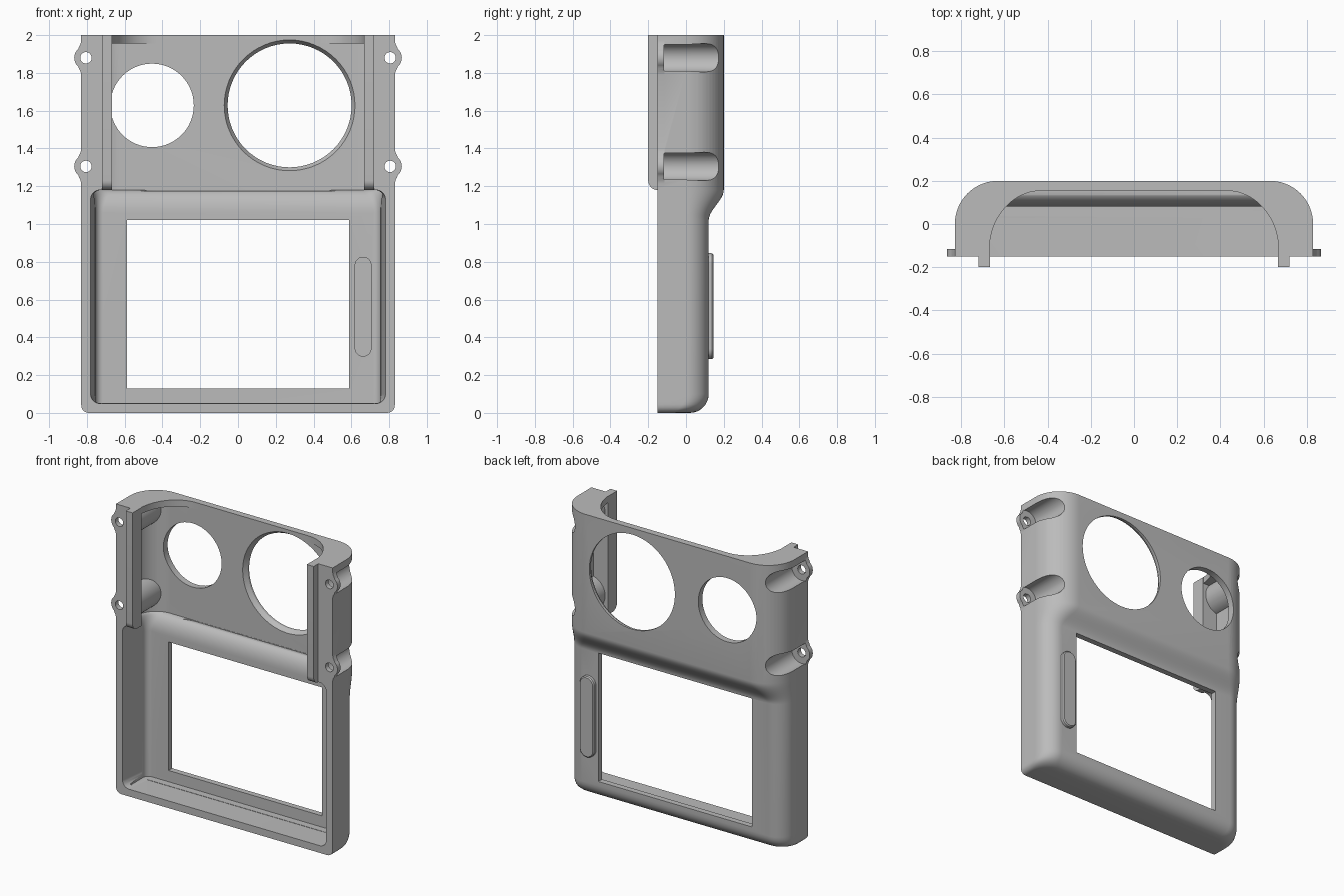
import bpy, bmesh
from math import sin, cos, pi, sqrt, radians

if "Cube" in bpy.data.objects:
    bpy.data.objects.remove(bpy.data.objects["Cube"], do_unlink=True)

grey = bpy.data.materials.new("plain grey")
grey.use_nodes = True
grey.diffuse_color = (0.5, 0.5, 0.5, 1)
grey.node_tree.nodes["Principled BSDF"].inputs["Base Color"].default_value = (0.5, 0.5, 0.5, 1)


def loft(name, rings):
    """Closed solid through equal-length rings of 3D points."""
    bm = bmesh.new()
    loops = [[bm.verts.new(p) for p in ring] for ring in rings]
    n = len(loops[0])
    for a, b in zip(loops, loops[1:]):
        for i in range(n):
            j = (i + 1) % n
            bm.faces.new((a[i], a[j], b[j], b[i]))
    bm.faces.new(loops[0])
    bm.faces.new(loops[-1])
    bmesh.ops.recalc_face_normals(bm, faces=bm.faces)
    mesh = bpy.data.meshes.new(name)
    bm.to_mesh(mesh)
    bm.free()
    mesh.materials.append(grey)
    obj = bpy.data.objects.new(name, mesh)
    bpy.context.collection.objects.link(obj)
    return obj


def combine(target, tool, operation):
    mod = target.modifiers.new(operation, "BOOLEAN")
    mod.operation = operation
    mod.solver = "EXACT"
    mod.object = tool
    bpy.context.view_layer.objects.active = target
    bpy.ops.object.modifier_apply(modifier=mod.name)
    bpy.data.objects.remove(tool, do_unlink=True)


def cut(target, tool):
    combine(target, tool, "DIFFERENCE")


def section(z, half, front, back, rx, ry, steps=14):
    """Horizontal outline with a straight front and two rounded back corners."""
    arc = [(half - rx + rx * cos(pi / 2 * i / steps),
            back - ry + ry * sin(pi / 2 * i / steps)) for i in range(steps + 1)]
    right = [(half, front)] + arc
    return [(x, y, z) for x, y in right] + [(-x, y, z) for x, y in reversed(right)]


def rounded(y, cx, cz, hw, hh, r, steps=12):
    """Rounded rectangle standing in the xz plane."""
    ring = []
    for q, (sx, sz) in enumerate(((1, 1), (-1, 1), (-1, -1), (1, -1))):
        for i in range(steps + 1):
            a = pi / 2 * (q + i / steps)
            ring.append((cx + sx * (hw - r) + r * cos(a), y, cz + sz * (hh - r) + r * sin(a)))
    return ring


def slot(name, y0, y1, cx, cz, hw, hh, r):
    return loft(name, [rounded(y, cx, cz, hw, hh, r, 10) for y in (y0, y1)])


def disc(y, cx, cz, r, n=64):
    return [(cx + r * cos(2 * pi * i / n), y, cz + r * sin(2 * pi * i / n)) for i in range(n)]


def cylinder(name, y0, y1, cx, cz, r0, r1=None):
    return loft(name, [disc(y0, cx, cz, r0), disc(y1, cx, cz, r1 or r0)])


FRONT = -0.15
SCREWS = [(side, z) for side in (-1, 1) for z in (1.305, 1.88)]
SCREW_X = 0.805

# Outer body: rounded bottom, thin lower half, S-shaped step, deep upper half
rings = []
for i in range(9):
    a = pi / 2 * i / 8
    z = 0.1 * (1 - cos(a))
    half = 0.79 + sqrt(max(0, 0.04 ** 2 - max(0, 0.04 - z) ** 2))
    rings.append(section(z, half, FRONT, 0.02 + 0.1 * sin(a), 0.12, 0.12))
for i in range(13):
    t = i / 12
    s = t * t * (3 - 2 * t)
    r = 0.12 + 0.08 * s
    rings.append(section(1.02 + 0.16 * t, 0.83, FRONT, r, r, r))
rings.append(section(2, 0.83, FRONT, 0.2, 0.2, 0.2))
body = loft("shell_body", rings)

# Screw ears on both sides
for side, z in SCREWS:
    upper = [(0.79, 0.09), (0.83, 0.09), (0.834, 0.072), (0.842, 0.058)]
    arc = [(SCREW_X + 0.062 * cos(a), 0.062 * sin(a))
           for a in (radians(50 - 10 * i) for i in range(11))]
    outline = upper + arc + [(x, -h) for x, h in reversed(upper)]
    combine(body, loft("ear", [[(side * x, y, z + h) for x, h in outline]
                               for y in (FRONT, -0.115)]), "UNION")

# Raised grip on the back
combine(body, loft("grip", [rounded(y, 0.662, 0.565, w, 0.225 + w, w)
                            for y, w in ((0.1, 0.057), (0.138, 0.055), (0.145, 0.048))]), "UNION")

# Inner cavity with a curved step, leaving bosses around the screw pockets
rings = [section(0.052, 0.755, -0.1, 0.08, 0.04, 0.04)]
for i in range(11):
    t = sin(pi / 2 * i / 10)
    s = 1 - sqrt(max(0, 1 - t * t))
    r = 0.04 + 0.11 * s
    rings.append(section(1.06 + 0.12 * t, 0.755 + 0.025 * s, -0.1, 0.08 + 0.075 * s, r, r))
rings.append(section(1.955, 0.78, -0.1, 0.155, 0.15, 0.15))
cavity = loft("cavity", rings)
for side, z in SCREWS:
    cut(cavity, cylinder("boss", -0.4, 0.4, side * SCREW_X, z, 0.115))
cut(body, cavity)

# Wide lower mouth, slightly tapered
cut(body, loft("mouth", [rounded(y, 0, 0.615, w, 0.565, 0.05)
                         for y, w in ((-0.3, 0.8), (0.03, 0.757))]))

# Narrower upper mouth, open at the top
cut(body, loft("top_mouth", [section(z, 0.67, -0.3, 0.154, 0.24, 0.275, 20)
                             for z in (1.175, 2.1)]))

# Screw pockets and screw holes
for side, z in SCREWS:
    cut(body, cylinder("pocket", -0.116, 0.4, side * SCREW_X, z, 0.075))
    cut(body, cylinder("screw_hole", -0.3, 0.0, side * SCREW_X, z, 0.03))

# Window, round openings and the hollow behind the grip
cut(body, slot("window", 0, 0.4, 0, 0.575, 0.588, 0.445, 0.002))
cut(body, cylinder("small_opening", 0, 0.4, -0.455, 1.628, 0.221))
cut(body, cylinder("large_opening", 0, 0.4, 0.273, 1.628, 0.328))
cut(body, cylinder("large_chamfer", 0.14, 0.185, 0.273, 1.628, 0.355, 0.328))
cut(body, slot("grip_hollow", 0.03, 0.118, 0.662, 0.562, 0.042, 0.262, 0.042))

# Guide rails along the upper mouth, rounded at the lower front corner
parts = [body]
for side, label in ((1, "left"), (-1, "right")):
    profile = [(-0.1, 1.18), (-0.1, 2), (-0.2, 2)]
    profile += [(-0.15 - 0.05 * cos(a), 1.23 - 0.05 * sin(a))
                for a in (pi / 2 * i / 8 for i in range(9))]
    parts.append(loft(label + "_guide_rail", [[(side * x, y, z) for y, z in profile]
                                              for x in (0.668, 0.72)]))

# Smooth curved faces, keep crisp edges
for obj in parts:
    bpy.ops.object.select_all(action="DESELECT")
    obj.select_set(True)
    bpy.context.view_layer.objects.active = obj
    bpy.ops.object.shade_smooth_by_angle(angle=radians(30))
